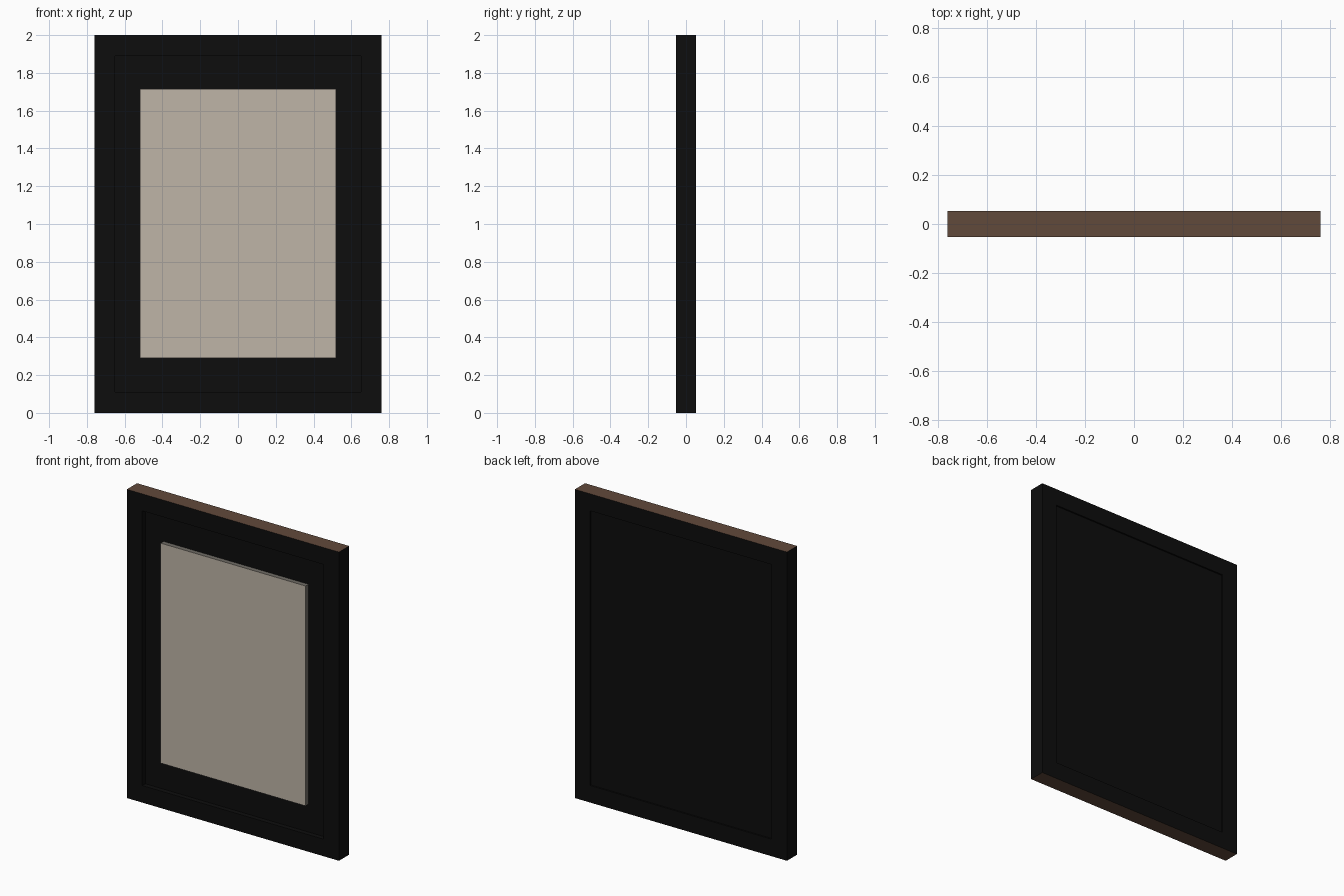
import bpy
import bmesh

if "Cube" in bpy.data.objects:
    bpy.data.objects.remove(bpy.data.objects["Cube"], do_unlink=True)


def material(name, rgb):
    m = bpy.data.materials.new(name)
    m.use_nodes = True
    m.diffuse_color = (*rgb, 1)
    m.node_tree.nodes["Principled BSDF"].inputs["Base Color"].default_value = (*rgb, 1)
    return m


black = material("black", (0.004, 0.004, 0.004))
brown = material("brown wood", (0.12, 0.067, 0.044))
cream = material("cream paper", (0.52, 0.46, 0.39))
grey = material("grey paper edge", (0.16, 0.15, 0.13))


def finish(bm, name, mats, rule):
    bmesh.ops.recalc_face_normals(bm, faces=bm.faces)
    for f in bm.faces:
        f.material_index = int(rule(f))
    me = bpy.data.meshes.new(name)
    bm.to_mesh(me)
    bm.free()
    for m in mats:
        me.materials.append(m)
    ob = bpy.data.objects.new(name, me)
    bpy.context.collection.objects.link(ob)
    return ob


def slab(name, half_width, y0, y1, z0, z1, mats, rule):
    bm = bmesh.new()
    bmesh.ops.create_cube(bm, size=1)
    for v in bm.verts:
        v.co = (v.co.x * 2 * half_width,
                y0 if v.co.y < 0 else y1,
                z0 if v.co.z < 0 else z1)
    return finish(bm, name, mats, rule)


# Mitred rim: rectangular loops joined into a closed ring
W, H, D, BORDER = 0.76, 2.0, 0.052, 0.11


def loop(bm, inset, y):
    w = W - inset
    return [bm.verts.new((x, y, z)) for x, z in
            ((-w, inset), (w, inset), (w, H - inset), (-w, H - inset))]


bm = bmesh.new()
rings = [loop(bm, 0, -D), loop(bm, 0, D), loop(bm, BORDER, D), loop(bm, BORDER, -D)]
for a, b in zip(rings, rings[1:] + rings[:1]):
    for i in range(4):
        j = (i + 1) % 4
        bm.faces.new((a[i], a[j], b[j], b[i]))


# Bare wood shows on the outer top and bottom only
def bare_wood(f):
    z = f.calc_center_median().z
    return abs(f.normal.z) > 0.9 and (z < 0.01 or z > H - 0.01)


finish(bm, "frame_rim", [black, brown], bare_wood)

# Recessed board closing the frame
slab("backing_board", W - BORDER, -0.02, 0.042, BORDER, H - BORDER,
     [black], lambda f: 0)

# Raised picture panel, level with the rim
slab("picture_panel", 0.52, -0.05, -0.02, 0.29, 1.715,
     [cream, grey], lambda f: f.normal.y > -0.9)
